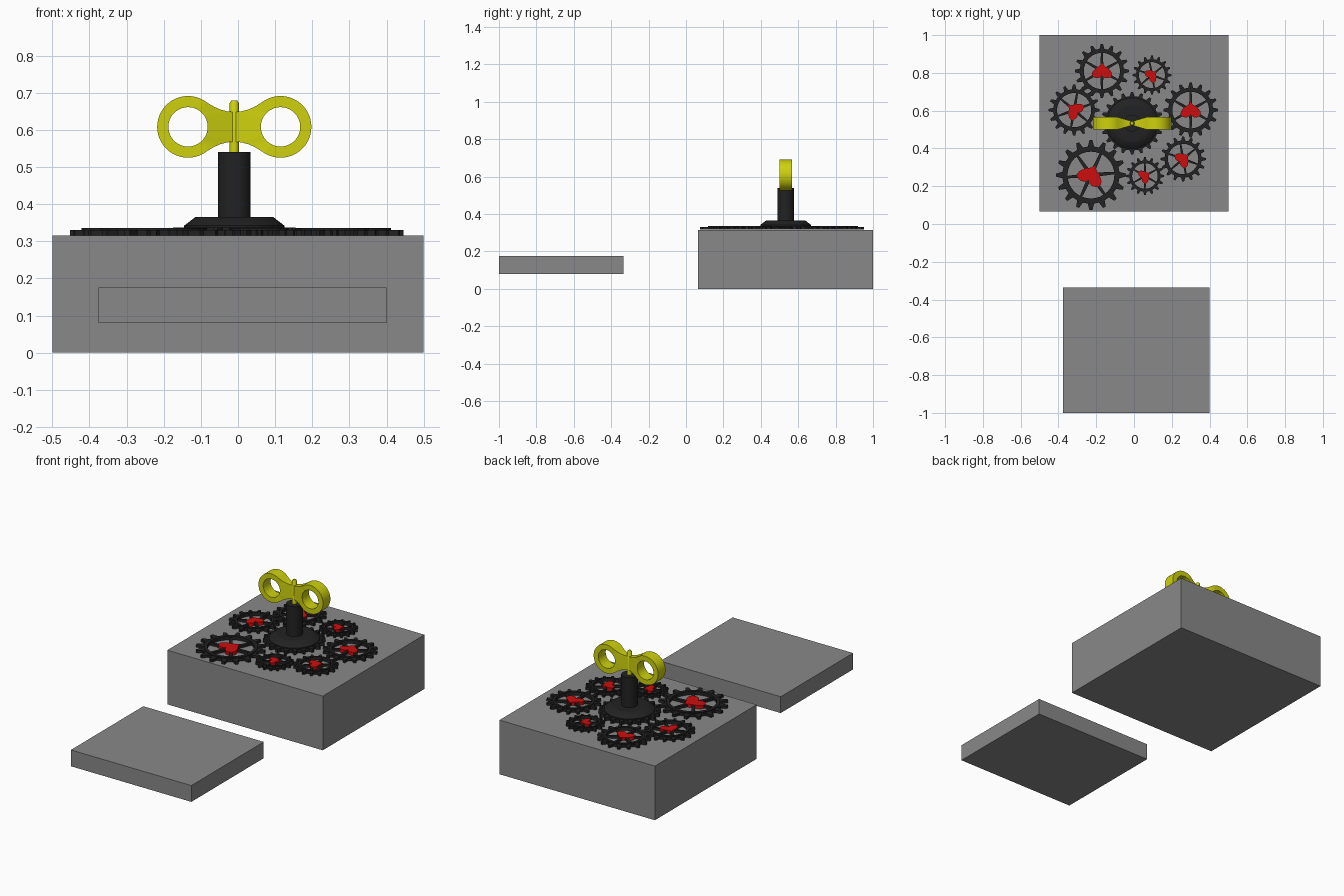
import bpy, bmesh, math
from math import sin, cos, pi, radians
from mathutils import Matrix

if "Cube" in bpy.data.objects:
    bpy.data.objects.remove(bpy.data.objects["Cube"])


def material(name, rgb):
    m = bpy.data.materials.new(name)
    m.diffuse_color = (*rgb, 1)
    m.use_nodes = True
    m.node_tree.nodes["Principled BSDF"].inputs["Base Color"].default_value = m.diffuse_color
    return m


GREY = material("grey", (0.25, 0.25, 0.25))
DARK = material("dark metal", (0.016, 0.016, 0.016))
RED = material("red", (0.62, 0.004, 0.004))
YELLOW = material("yellow", (0.62, 0.64, 0.004))


def finish(name, bm, mat, smooth=False):
    bmesh.ops.recalc_face_normals(bm, faces=bm.faces)
    me = bpy.data.meshes.new(name)
    bm.to_mesh(me)
    bm.free()
    me.materials.append(mat)
    ob = bpy.data.objects.new(name, me)
    bpy.context.collection.objects.link(ob)
    if smooth:
        bpy.ops.object.select_all(action='DESELECT')
        ob.select_set(True)
        bpy.context.view_layer.objects.active = ob
        bpy.ops.object.shade_smooth_by_angle(angle=radians(35))
    return ob


def box(name, x0, x1, y0, y1, z0, z1):
    bm = bmesh.new()
    bmesh.ops.create_cube(bm, size=1, matrix=Matrix.Translation(
        ((x0 + x1) / 2, (y0 + y1) / 2, (z0 + z1) / 2)) @ Matrix.Diagonal((x1 - x0, y1 - y0, z1 - z0, 1)))
    return finish(name, bm, GREY)


def ring(bm, outer, inner, z0, z1):
    """Solid between two matching closed 2D loops."""
    loops = [[bm.verts.new((x, y, z)) for x, y in pts]
             for pts, z in ((outer, z0), (outer, z1), (inner, z1), (inner, z0))]
    n = len(outer)
    for a, b in zip(loops, loops[1:] + loops[:1]):
        for i in range(n):
            j = (i + 1) % n
            bm.faces.new((a[i], a[j], b[j], b[i]))


def prism(bm, pts, z0, z1):
    face = bm.faces.new([bm.verts.new((x, y, z0)) for x, y in pts])
    ext = bmesh.ops.extrude_face_region(bm, geom=[face], use_keep_orig=True)
    for v in ext["geom"]:
        if isinstance(v, bmesh.types.BMVert):
            v.co.z = z1


def lathe(name, profile, x, y, mat, n=32):
    bm = bmesh.new()
    rows = [[bm.verts.new((x + r * cos(2 * pi * i / n), y + r * sin(2 * pi * i / n), z))
             for i in range(n)] for r, z in profile]
    for a, b in zip(rows, rows[1:]):
        for i in range(n):
            j = (i + 1) % n
            bm.faces.new((a[i], a[j], b[j], b[i]))
    bm.faces.new(rows[0])
    bm.faces.new(rows[-1])
    return finish(name, bm, mat, True)


def polar(r, a, cx=0, cy=0):
    return cx + r * cos(a), cy + r * sin(a)


def toothed_rim(bm, cx, cy, R, root, hole, teeth, z0, z1):
    outer, inner = [], []
    for k in range(teeth):
        for f, r in ((-0.28, root), (-0.11, 1), (0.11, 1), (0.28, root)):
            a = 2 * pi * (k + f) / teeth
            outer.append(polar(R * r, a, cx, cy))
            inner.append(polar(R * hole, a, cx, cy))
    ring(bm, outer, inner, z0, z1)


# Main box and separate plate
box("main_box", -0.5, 0.5, 0.065, 1.0, 0, 0.315)
box("loose_plate", -0.375, 0.4, -1.0, -0.335, 0.08, 0.175)

# Seven spoked gears with a heart in each: x, y, radius, heart turn
GEARS = [(-0.17, 0.81, 0.143, 0), (0.095, 0.788, 0.103, -50), (0.30, 0.603, 0.145, 0),
         (0.26, 0.344, 0.12, -50), (0.058, 0.254, 0.101, -60), (-0.228, 0.259, 0.185, -25),
         (-0.317, 0.603, 0.135, 50)]
for gx, gy, R, turn in GEARS:
    t = radians(turn)
    bm = bmesh.new()
    toothed_rim(bm, gx, gy, R, 0.82, 0.72, 16, 0.316, 0.331)
    # raised inner collar
    loop = [2 * pi * i / 32 for i in range(32)]
    ring(bm, [polar(R * 0.77, a, gx, gy) for a in loop],
         [polar(R * 0.67, a, gx, gy) for a in loop], 0.316, 0.336)
    # tapered spokes
    for k in range(6):
        a = t + 2 * pi * k / 6 + pi / 6
        pts = []
        for u, w in ((0.1, -0.06), (0.7, -0.035), (0.7, 0.035), (0.1, 0.06)):
            pts.append((gx + R * (u * cos(a) - w * sin(a)), gy + R * (u * sin(a) + w * cos(a))))
        prism(bm, pts, 0.316, 0.330)
    finish("gear", bm, DARK)

    # squat heart, tip pointing to +y before turning
    pts = []
    for i in range(32):
        a = 2 * pi * i / 32
        hx = 0.37 * sin(a) ** 3
        hy = -(13 * cos(a) - 5 * cos(2 * a) - 2 * cos(3 * a) - cos(4 * a)) * 0.02 - 0.03
        pts.append((gx + R * (hx * cos(t) - hy * sin(t)), gy + R * (hx * sin(t) + hy * cos(t))))
    bm = bmesh.new()
    prism(bm, pts, 0.316, 0.335)
    finish("gear_heart", bm, RED)

# Central gear, hub and stem
CX, CY = -0.01, 0.533
bm = bmesh.new()
toothed_rim(bm, CX, CY, 0.165, 0.87, 0.3, 20, 0.316, 0.337)
finish("central_gear", bm, DARK)
lathe("hub", [(0.135, 0.32), (0.135, 0.342), (0.105, 0.365), (0.09, 0.366)], CX, CY, DARK)
lathe("stem", [(0.044, 0.33), (0.044, 0.54)], CX, CY, DARK)

# Wind-up key: two ringed wings tapering in thickness towards the middle
D, KZ, RO, HOLE, NECK = 0.1245, 0.608, 0.083, 0.053, 0.04
for side in (1, -1):
    outer, inner = [], []
    for i in range(64):
        a = 2 * pi * (i + 0.5) / 64
        x, z = polar(RO, a, D)
        # stretch the inward side of the ring into the neck
        off = abs(a - pi)
        if off < 0.95:
            s = max(0, min(1, (0.95 - off) / 0.42))
            if off > 0.53:
                x = (D - RO * cos(0.95)) * (1 - s)
                z = math.copysign(NECK + (RO * sin(0.95) - NECK) * (1 - s) ** 2, sin(a))
            else:
                x, z = 0, NECK * sin(a) / sin(0.53)
        outer.append((x, z))
        inner.append(polar(HOLE, a, D))
    bm = bmesh.new()
    ring(bm, outer, inner, -0.034, 0.034)
    for v in bm.verts:
        x, z, y = v.co
        y *= 0.3 + 0.7 * min(1, x / 0.08)
        v.co = (CX + side * x, CY + y, KZ + z)
    finish("key_wing", bm, YELLOW, True)

# Rounded bar through the middle of the key
lathe("key_bar", [(0.0125, 0.535), (0.0125, 0.672), (0.008, 0.679)], CX, CY, YELLOW, 16)
